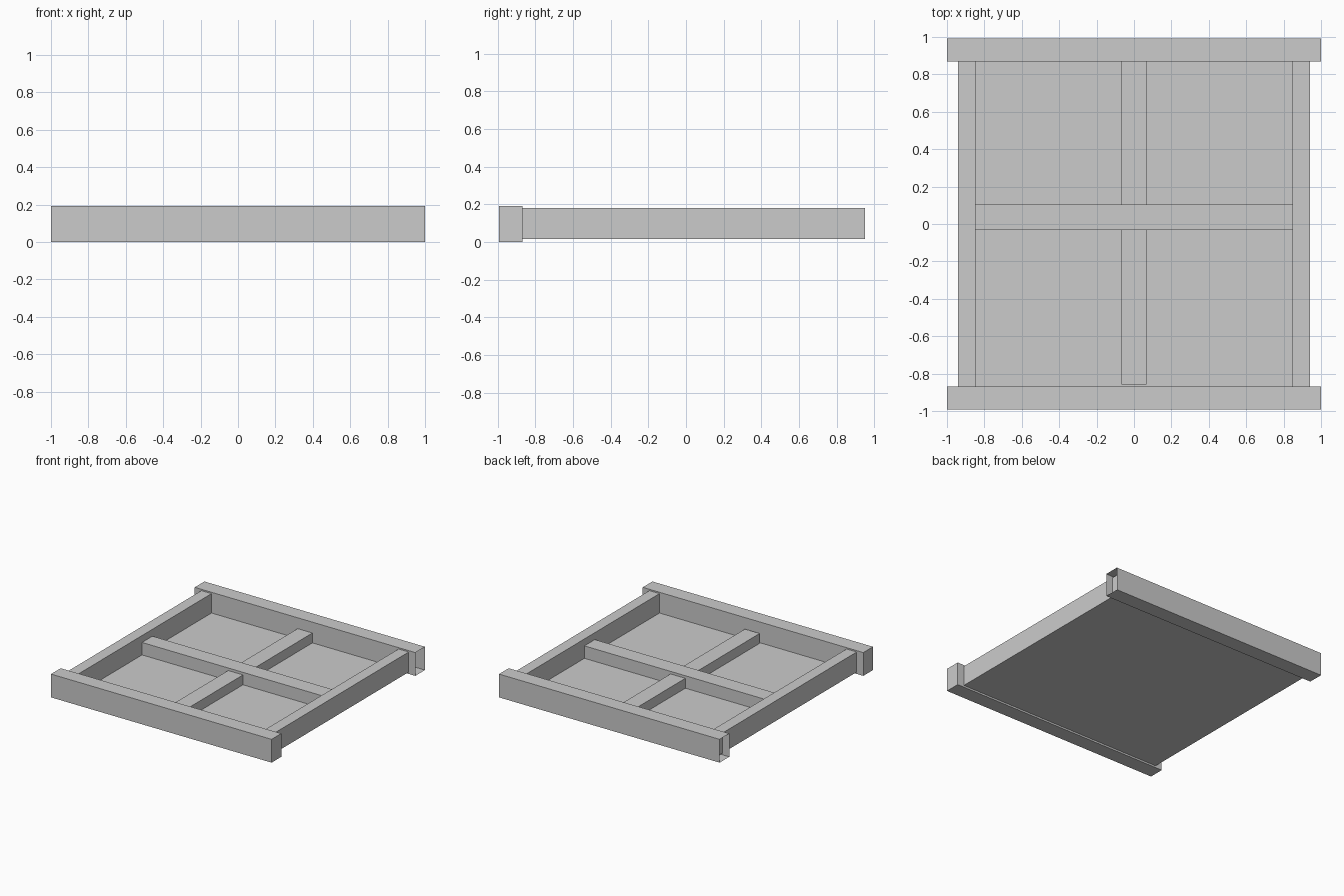
import bpy, bmesh

if "Cube" in bpy.data.objects:
    bpy.data.objects.remove(bpy.data.objects["Cube"])


def box(name, x, y, z, open_ends=False):
    """Axis-aligned box from (min, max) ranges; optionally without its x end faces."""
    bm = bmesh.new()
    bmesh.ops.create_cube(bm, size=1)
    for v in bm.verts:
        v.co = [(a + b) / 2 + c * (b - a) for c, (a, b) in zip(v.co, (x, y, z))]
    if open_ends:
        bm.normal_update()
        ends = [f for f in bm.faces if abs(f.normal.x) > 0.9]
        bmesh.ops.delete(bm, geom=ends, context='FACES_ONLY')
    mesh = bpy.data.meshes.new(name)
    bm.to_mesh(mesh)
    bm.free()
    obj = bpy.data.objects.new(name, mesh)
    bpy.context.collection.objects.link(obj)
    return obj


# Long end rails: the front one is capped, the back one is an open tube
box("front_rail", (-1, 1), (-0.993, -0.868), (0, 0.191))
box("back_rail", (-1, 1), (0.868, 0.993), (0, 0.191), open_ends=True)

# Side rails, tenoned into the end rails
for name, x in (("left_side_rail", (-0.94, -0.848)), ("right_side_rail", (0.848, 0.94))):
    box(name, x, (-0.95, 0.95), (0.015, 0.18))

# Thin floor panel
box("floor_panel", (-0.848, 0.848), (-0.868, 0.868), (0.015, 0.021))

# Lower cross bars dividing the tray into four bays
box("middle_cross_bar", (-0.848, 0.848), (-0.031, 0.104), (0.015, 0.123))
box("front_divider", (-0.067, 0.067), (-0.858, -0.031), (0.015, 0.102))
box("back_divider", (-0.067, 0.067), (0.104, 0.868), (0.015, 0.102))
